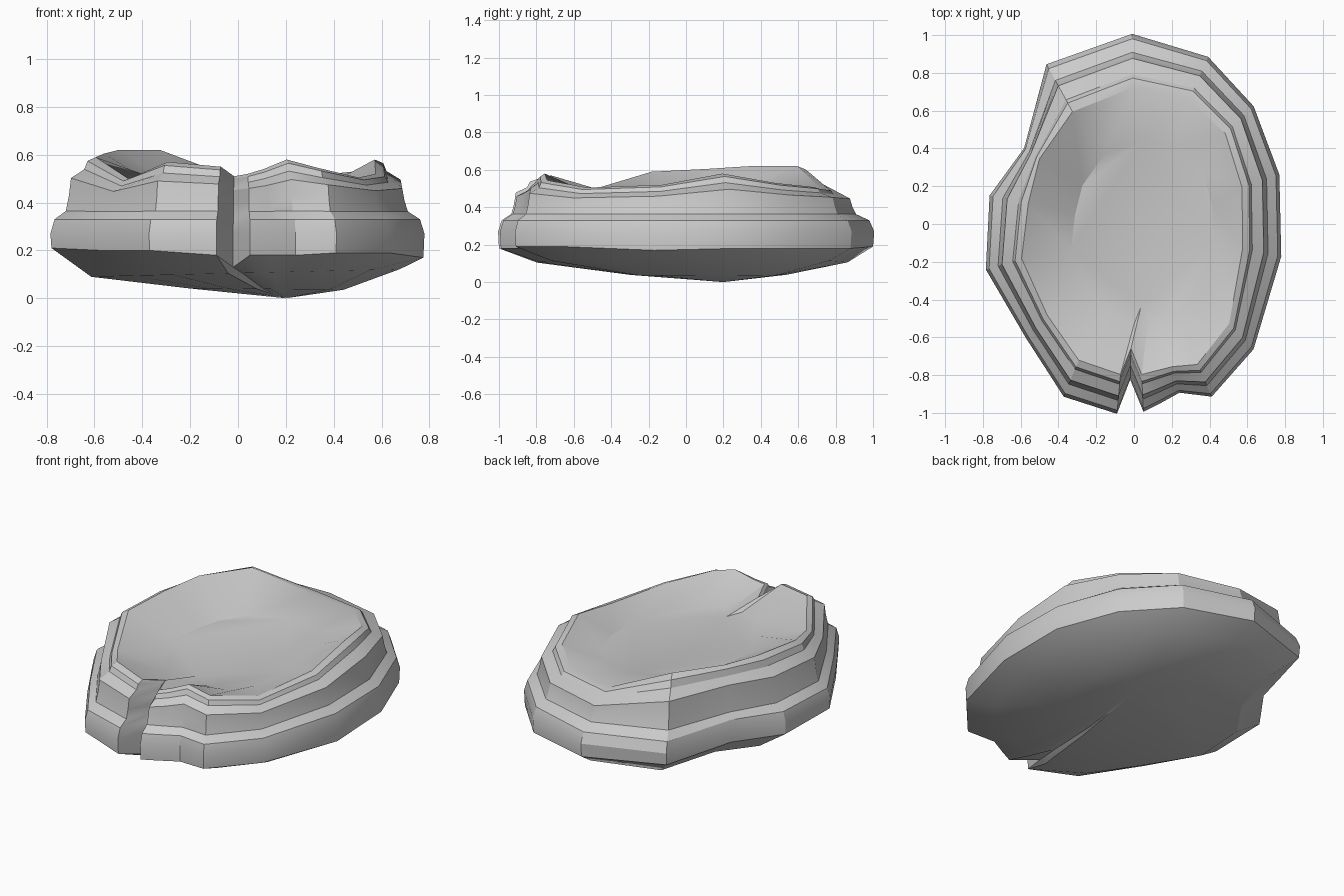
import bpy, bmesh
from mathutils import Vector

if "Cube" in bpy.data.objects:
    bpy.data.objects.remove(bpy.data.objects["Cube"])

# Rock outline, counter-clockwise from the notch: x, y, bottom edge z, crest z, inset factor
OUTLINE = [
    (0.05, -0.99, .18, .52, 0.9), (0.13, -0.95, .18, .54, 0.8), (0.24, -0.89, .18, .58, 0.65),
    (0.41, -0.91, .19, .545, 0.85), (0.63, -0.66, .19, .505, 0.85), (0.775, -0.17, .17, .52, 0.95),
    (0.765, 0.26, .18, .58, 0.95), (0.63, 0.62, .18, .53, 0.95), (0.39, 0.88, .18, .51, 1.1),
    (-0.01, 1.0, .19, .50, 1.3), (-0.46, 0.84, .20, .62, 1.3), (-0.58, 0.40, .20, .62, 0.45),
    (-0.76, 0.15, .20, .605, 0.95), (-0.78, -0.24, .21, .59, 0.9), (-0.57, -0.60, .20, .50, 0.75),
    (-0.37, -0.91, .20, .57, 0.95), (-0.09, -1.0, .18, .55, 0.95), (-0.02, -0.82, .13, .51, 0.75),
]
# Terraces: inset distance, then either a fixed height or a fraction from 0.36 to the crest
TIERS = [(0, None, 0), (-.005, .27, 0), (.015, .33, 0), (.07, None, .02), (.085, None, .30),
         (.095, None, .62), (.16, None, .78), (.175, None, .93), (.215, None, 1)]
APEX = Vector((0.2, 0.2, 0))
FLOOR_CENTRE = Vector((0.13, -0.05, 0))

bm = bmesh.new()


def add_ring(points):
    return [bm.verts.new(p) for p in points]


def inset_point(p, dist, z):
    flat = Vector((p[0], p[1], 0))
    flat *= 1 - dist * p[4] / flat.length
    return Vector((flat.x, flat.y, z))


def bottom_ring(t, height, tilt):
    pts = []
    for p in OUTLINE:
        q = APEX.lerp(Vector((p[0], p[1], 0)), t)
        pts.append((q.x, q.y, height + tilt * q.x))
    return add_ring(pts)


# Shallow rounded underside
rings = [bottom_ring(.42, .04, -.01), bottom_ring(.83, .105, .025)]

# Stepped sides
for i, (dist, z, frac) in enumerate(TIERS):
    pts = []
    for p in OUTLINE:
        h = p[2] if i == 0 else z if z is not None else .36 + (p[3] - .36) * frac
        pts.append(inset_point(p, dist, h))
    rings.append(add_ring(pts))

# Sunken top surface
floor = []
for v in rings[-1]:
    q = FLOOR_CENTRE + (v.co - FLOOR_CENTRE) * .64
    floor.append((q.x, q.y, .465))
rings.append(add_ring(floor))

n = len(OUTLINE)
for a, b in zip(rings, rings[1:]):
    for i in range(n):
        j = (i + 1) % n
        bm.faces.new((a[i], a[j], b[j], b[i]))
tip = bm.verts.new(APEX)
for i in range(n):
    bm.faces.new((tip, rings[0][(i + 1) % n], rings[0][i]))
bm.faces.new(rings[-1])
bmesh.ops.recalc_face_normals(bm, faces=bm.faces)

mesh = bpy.data.meshes.new("terraced_rock")
bm.to_mesh(mesh)
bm.free()
rock = bpy.data.objects.new("terraced_rock", mesh)
bpy.context.collection.objects.link(rock)
bpy.context.view_layer.objects.active = rock
rock.select_set(True)
bpy.ops.object.shade_smooth_by_angle(angle=0.45)
